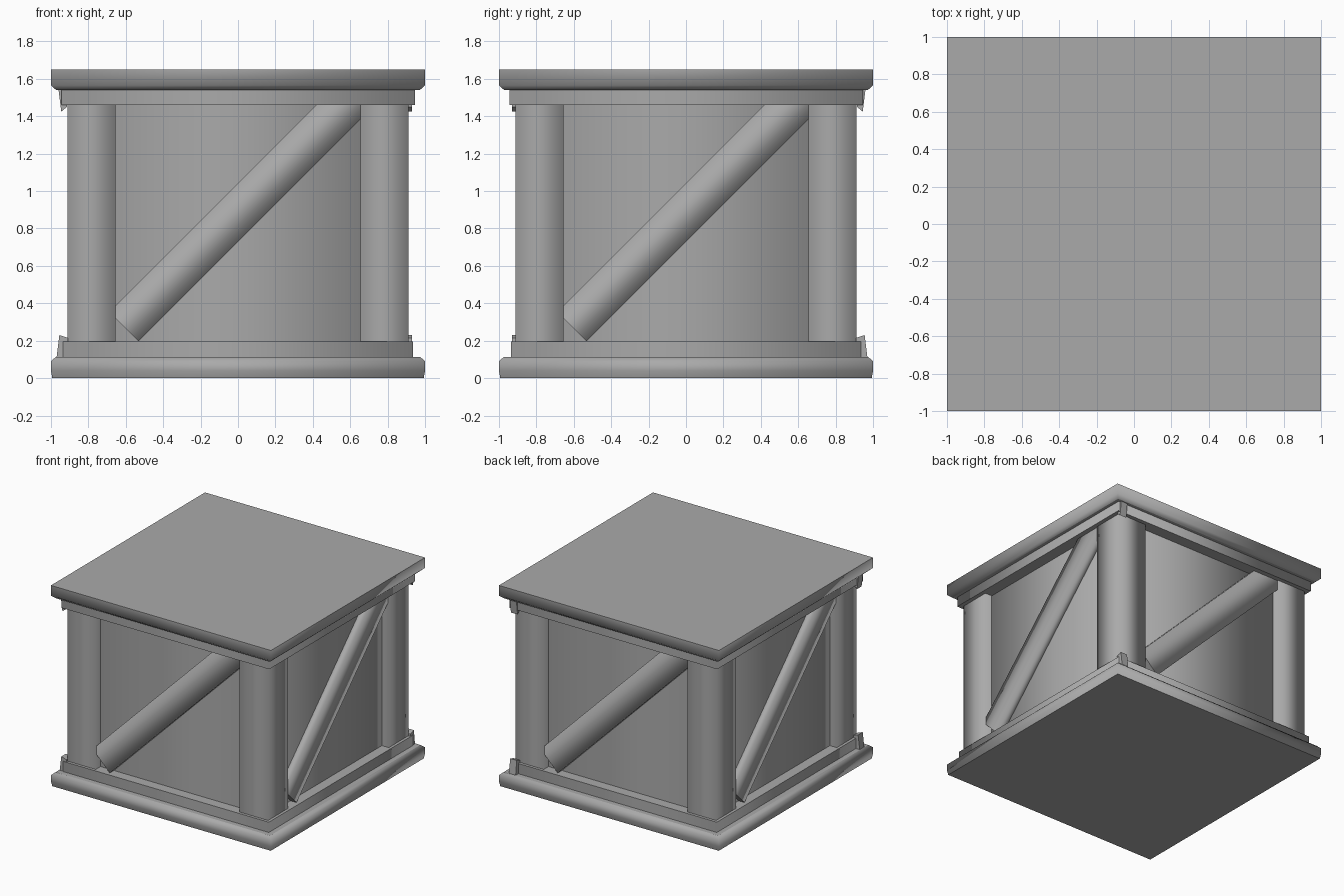
import bpy, bmesh, math
from mathutils import Matrix, Vector

cube = bpy.data.objects.get("Cube")
if cube:
    bpy.data.objects.remove(cube, do_unlink=True)

grey = bpy.data.materials.new("plain_grey")
grey.use_nodes = True
GREY = (0.4, 0.4, 0.4, 1)
grey.diffuse_color = GREY
grey.node_tree.nodes["Principled BSDF"].inputs["Base Color"].default_value = GREY


def add_object(name, bm):
    bmesh.ops.recalc_face_normals(bm, faces=bm.faces)
    mesh = bpy.data.meshes.new(name)
    bm.to_mesh(mesh)
    bm.free()
    mesh.materials.append(grey)
    obj = bpy.data.objects.new(name, mesh)
    bpy.context.collection.objects.link(obj)
    return obj


def soft_box(name, size, matrix, long_axis=2):
    """Box whose long sides blend softly, with crisp end caps."""
    bm = bmesh.new()
    bmesh.ops.create_cube(bm, size=1, matrix=Matrix.Diagonal((*size, 1)))
    bm.normal_update()
    for f in bm.faces:
        f.smooth = True
    for e in bm.edges:
        e.smooth = not any(abs(f.normal[long_axis]) > 0.9 for f in e.link_faces)
    bm.transform(matrix)
    return add_object(name, bm)


def square_moulding(name, profile):
    """Loft square rings from (half width, height) pairs, crisp at the mitres."""
    bm = bmesh.new()
    rings = []
    for r, z in profile:
        rings.append([bm.verts.new((sx * r, sy * r, z))
                      for sx, sy in ((-1, -1), (1, -1), (1, 1), (-1, 1))])
    for a, b in zip(rings, rings[1:]):
        for i in range(4):
            j = (i + 1) % 4
            bm.faces.new((a[i], a[j], b[j], b[i])).smooth = True
    bm.faces.new(rings[0])
    bm.faces.new(rings[-1])
    for e in bm.edges:
        e.smooth = len(e.link_faces) == 2 and e.calc_face_angle(0) < math.radians(50)
    return add_object(name, bm)


def turn(k):
    return Matrix.Rotation(k * math.pi / 2, 4, 'Z')


# Slabs and stepped trims
square_moulding("base_slab", [(0.993, 0), (1, 0.04), (1, 0.09), (0.975, 0.113)])
square_moulding("base_trim", [(0.935, 0.11), (0.935, 0.197)])
square_moulding("top_trim", [(0.945, 1.46), (0.945, 1.545)])
square_moulding("top_slab", [(0.972, 1.54), (1, 1.565), (1, 1.65)])

# Recessed core
soft_box("core_panels", (1.7, 1.7, 1.4), Matrix.Translation((0, 0, 0.83)))

# Corner posts and diagonal braces, one per side
for k, side in enumerate(("front", "left", "back", "right")):
    soft_box(side + "_post", (0.258, 0.258, 1.32),
             turn(k) @ Matrix.Translation((-0.783, -0.783, 0.83)))
    soft_box(side + "_brace", (1.74, 0.08, 0.22),
             turn(k) @ Matrix.Translation((0.005, -0.865, 0.89))
             @ Matrix.Rotation(-math.pi / 4, 4, 'Y'), long_axis=0)


# Small flared trim ends on two opposite corners
def trim_end(name, matrix, section):
    bm = bmesh.new()
    face = bm.faces.new([bm.verts.new((x, -0.93, z)) for x, z in section])
    out = bmesh.ops.extrude_face_region(bm, geom=[face])["geom"]
    bmesh.ops.translate(bm, vec=Vector((0, 0.06, 0)),
                        verts=[v for v in out if isinstance(v, bmesh.types.BMVert)])
    bm.transform(matrix)
    add_object(name, bm)


low = [(-0.97, 0.11), (-0.91, 0.11), (-0.91, 0.215), (-0.955, 0.23)]
high = [(-0.96, 1.545), (-0.91, 1.545), (-0.915, 1.45), (-0.945, 1.425)]
# Reflection across the plane through the other two corners
swap = Matrix(((0, -1, 0, 0), (-1, 0, 0, 0), (0, 0, 1, 0), (0, 0, 0, 1)))
for label, m in (("right", Matrix.Identity(4)), ("back", swap)):
    trim_end(label + "_base_trim_end", m, low)
    trim_end(label + "_top_trim_end", m, high)
